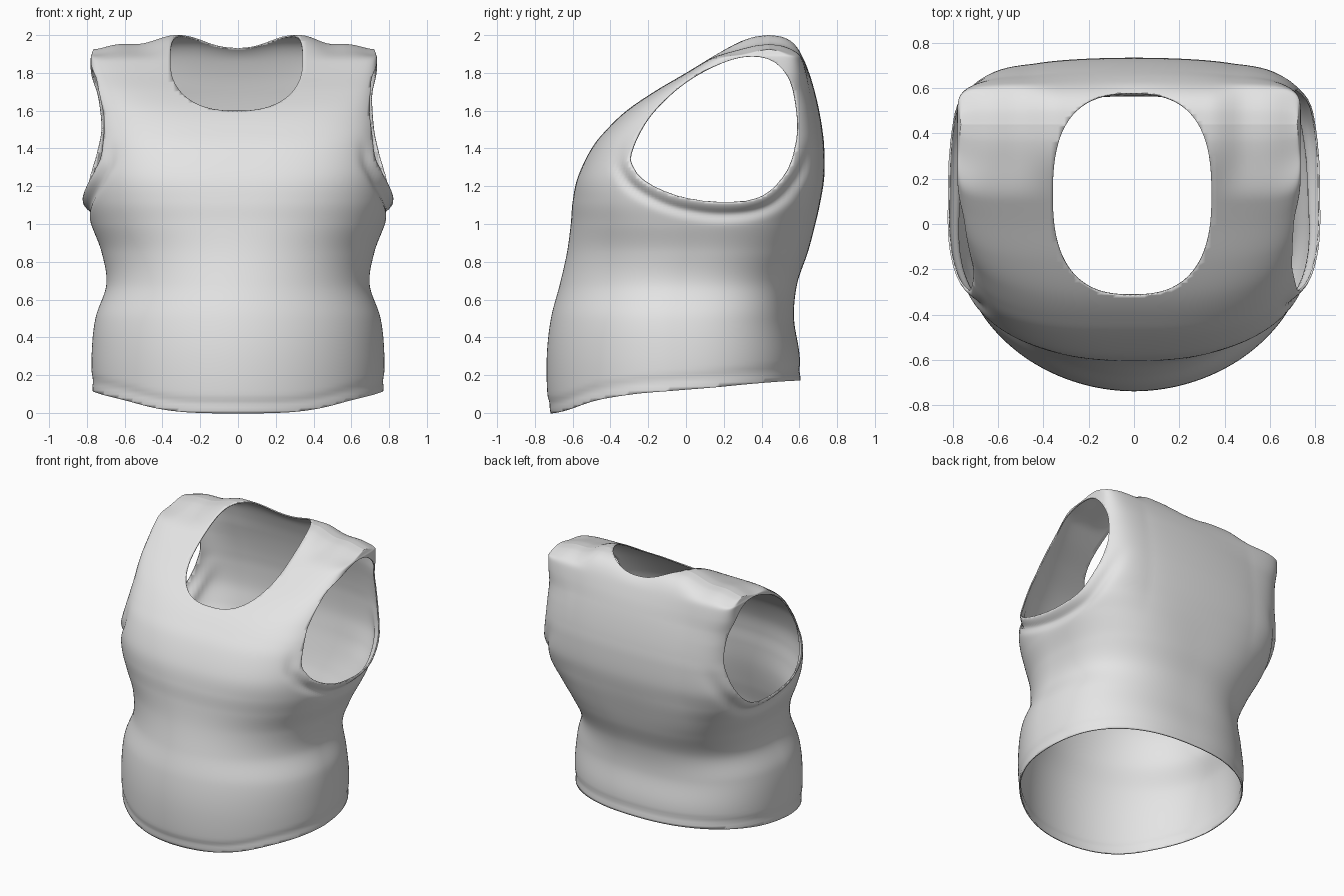
import bpy, bmesh, math

if "Cube" in bpy.data.objects:
    bpy.data.objects.remove(bpy.data.objects["Cube"])

# ---------- helpers ----------
def spline(p, t, closed=False):
    """Catmull-Rom through rows p, t in row units."""
    n = len(p)
    i = int(math.floor(t))
    if not closed:
        i = min(i, n - 2)
    u = t - i
    pick = (lambda k: p[k % n]) if closed else (lambda k: p[max(0, min(n - 1, k))])
    a, b, c, d = (pick(i + k) for k in (-1, 0, 1, 2))
    return [0.5 * (2 * q + (r - o) * u + (2 * o - 5 * q + 4 * r - s) * u * u
                   + (3 * q - o - 3 * r + s) * u ** 3) for o, q, r, s in zip(a, b, c, d)]

def smooth(a, b, x):
    x = max(0.0, min(1.0, (x - a) / (b - a)))
    return x * x * (3 - 2 * x)

def cut(bm, f):
    """Trim the surface along f = 0, dropping the side where f > 0."""
    val = {v: f(v.co) for v in bm.verts}
    # slide vertices that are almost on the line onto it
    for e in bm.edges:
        v, w = e.verts
        a, b = val[v], val[w]
        if a * b < 0:
            t = a / (a - b)
            if t < .2:
                v.co, val[v] = v.co.lerp(w.co, t), 0
            elif t > .8:
                w.co, val[w] = v.co.lerp(w.co, t), 0
    # split the edges and faces that still cross
    for e in list(bm.edges):
        v, w = e.verts
        a, b = val[v], val[w]
        if a * b < 0:
            val[bmesh.utils.edge_split(e, v, a / (a - b))[1]] = 0
    for fc in list(bm.faces):
        vs = [val[v] for v in fc.verts]
        if min(vs) < 0 < max(vs):
            zero = [v for v in fc.verts if val[v] == 0]
            if len(zero) >= 2:
                try:
                    bmesh.utils.face_split(fc, zero[0], zero[-1])
                except ValueError:
                    pass
    dead = [fc for fc in bm.faces if sum(val[v] for v in fc.verts) >= 0]
    bmesh.ops.delete(bm, geom=dead, context='FACES')

# ---------- body sections: z, half width, front y, back y, front and back squareness ----------
rows = [
    (-.06, .755, -.700, .605, 1.97, 2.3), (.08, .768, -.732, .607, 1.97, 2.3),
    (.30, .775, -.737, .602, 1.97, 2.4), (.50, .755, -.715, .572, 1.97, 2.5),
    (.68, .697, -.668, .588, 2.0, 2.55), (.85, .722, -.630, .645, 2.1, 2.8),
    (1.00, .778, -.610, .685, 2.3, 3.2), (1.12, .808, -.600, .712, 2.5, 3.9),
    (1.25, .805, -.572, .732, 2.8, 4.7), (1.40, .788, -.500, .732, 3.1, 5.1),
    (1.50, .778, -.420, .722, 3.4, 5.3), (1.60, .770, -.315, .705, 3.8, 5.6),
    (1.70, .764, -.170, .682, 5.0, 6.0), (1.80, .760, .000, .652, 7.0, 7.5),
    (1.90, .757, .165, .610, 10.0, 9.0), (1.96, .752, .275, .565, 10.0, 10.0),
    (1.99, .747, .360, .510, 10.0, 10.0), (2.00, .742, .440, .440, 10.0, 10.0)]

# armhole outline seen from the side (y, z)
arm = [(-.29, 1.38), (-.275, 1.29), (-.2, 1.215), (-.03, 1.145), (.2, 1.115), (.4, 1.145),
       (.53, 1.27), (.585, 1.43), (.59, 1.58), (.555, 1.75), (.47, 1.855), (.35, 1.887),
       (.2, 1.855), (0, 1.755), (-.19, 1.575)]
CY, CZ = .17, 1.5
polar = sorted((math.atan2(z - CZ, y - CY), math.hypot(y - CY, z - CZ))
               for y, z in (spline(arm, k / 8, True) for k in range(len(arm) * 8)))
polar = [(polar[-1][0] - 2 * math.pi, polar[-1][1])] + polar + [(polar[0][0] + 2 * math.pi, polar[0][1])]

def arm_dist(co):
    a = math.atan2(co.z - CZ, co.y - CY)
    for (a0, r0), (a1, r1) in zip(polar, polar[1:]):
        if a <= a1:
            break
    return math.hypot(co.y - CY, co.z - CZ) - (r0 + (r1 - r0) * (a - a0) / max(a1 - a0, 1e-9))

def arm_cut(co):
    gate = abs(co.x + .022) - .5 - .17 * smooth(1.55, 1.8, co.z)
    return min(-arm_dist(co), gate) if co.z > .95 else -1

def neck_cut(co):
    r = (abs((co.x + .008) / .35) ** 2.6 + abs((co.y - .132) / .447) ** 2.6) ** (1 / 2.6)
    return min(1 - r, co.z - 1.4)

def hem(y):
    return spline([(0,), (.0,), (.065,), (.1,), (.118,), (.135,), (.155,), (.17,), (.175,)],
                  max(0, min(7.99, (y + .9) / .21)))[0]

# ---------- closed torso surface ----------
bm = bmesh.new()
N, SUB = 208, 10
prev = None
for k in range((len(rows) - 1) * SUB + 1):
    z, w, yf, yb, nf, nb = spline(rows, k / SUB)
    mid, half = (yf + yb) / 2, (yb - yf) / 2
    ring = []
    for j in range(N):
        c, s = math.cos(2 * math.pi * j / N), math.sin(2 * math.pi * j / N)
        n = nb if s > 0 else nf
        r = (abs(c) ** n + abs(s) ** n) ** (-1 / n)
        x, y = w * c * r, mid + half * s * r
        # upper back curves gently forward at both sides
        y -= .02 * min(1, (x / .45) ** 2) * smooth(0, .5, s) * smooth(.9, 1.2, z) * (1 - smooth(1.7, 1.95, z))
        # shoulders fall away from the neck, back neckline dips
        drop = .048 * smooth(.33, .52, abs(x)) + .027 * smooth(.6, .75, abs(x))
        drop += .02 * (1 - smooth(0, .25, abs(x)))
        # shoulders sit slightly to one side
        x -= .022 * smooth(1.45, 1.8, z) * smooth(.3, .6, abs(x))
        ring.append(bm.verts.new((x, y, z - drop * smooth(1.86, 2.0, z))))
    if prev:
        for j in range(N):
            bm.faces.new((prev[j], prev[(j + 1) % N], ring[(j + 1) % N], ring[j]))
    prev = ring
bmesh.ops.remove_doubles(bm, verts=bm.verts, dist=.0004)
bmesh.ops.recalc_face_normals(bm, faces=bm.faces)
bm.normal_update()

# ---------- armhole lip with a crease under it, and the hem stitch groove ----------
for v in bm.verts:
    co, off = v.co, 0
    if abs(co.x) > .5 and .95 < co.z < 1.55:
        d = arm_dist(co)
        low = (1 - smooth(1.2, 1.5, co.z)) * smooth(.5, .68, abs(co.x))
        off += low * (.014 * math.exp(-(d / .03) ** 2) - .018 * math.exp(-((d - .07) / .028) ** 2))
    off -= .006 * math.exp(-((co.z - hem(co.y) - .055) / .022) ** 2)
    v.co = co + v.normal * off

# ---------- openings: two armholes, neck, hem ----------
cut(bm, arm_cut)
cut(bm, neck_cut)
cut(bm, lambda c: hem(c.y) - c.z)
bmesh.ops.delete(bm, geom=[v for v in bm.verts if not v.link_faces], context='VERTS')

mesh = bpy.data.meshes.new("sleeveless_top")
bm.to_mesh(mesh)
bm.free()
top = bpy.data.objects.new("sleeveless_top", mesh)
bpy.context.collection.objects.link(top)

# ---------- cloth material, thickness, shading ----------
mat = bpy.data.materials.new("light_grey_cloth")
mat.diffuse_color = (.78, .78, .78, 1)
mat.use_nodes = True
mat.node_tree.nodes["Principled BSDF"].inputs["Base Color"].default_value = mat.diffuse_color
mesh.materials.append(mat)
bpy.context.view_layer.objects.active = top
top.select_set(True)
bpy.ops.object.shade_smooth_by_angle(angle=math.radians(50))
sol = top.modifiers.new("cloth_thickness", 'SOLIDIFY')
sol.thickness = .008
sol.offset = -1
